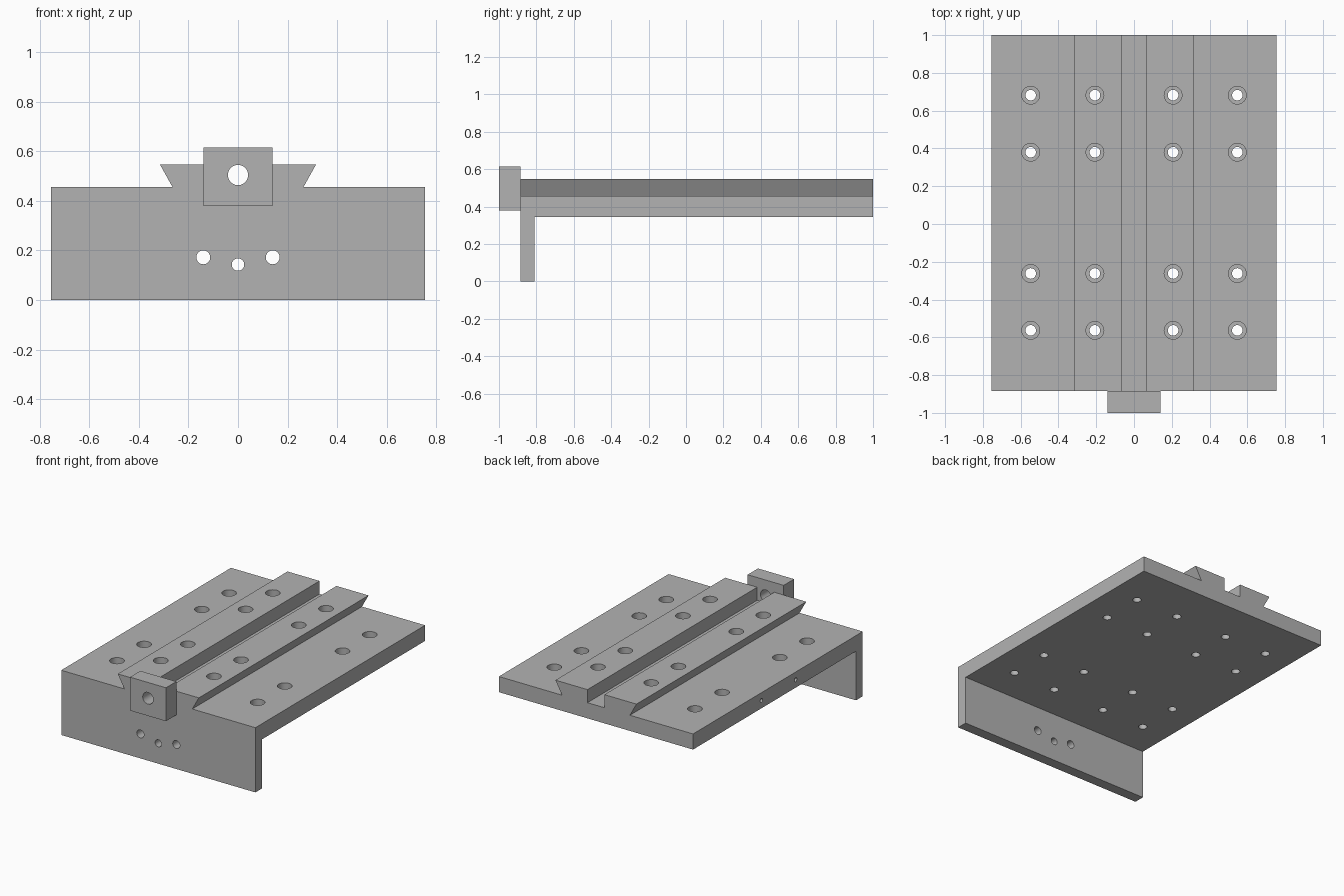
import bpy, bmesh
from mathutils import Matrix, Vector

cube = bpy.data.objects.get("Cube")
if cube:
    bpy.data.objects.remove(cube, do_unlink=True)

steel = bpy.data.materials.new("grey metal")
steel.use_nodes = True
grey = (0.45, 0.45, 0.45, 1)
steel.diffuse_color = grey
steel.node_tree.nodes["Principled BSDF"].inputs["Base Color"].default_value = grey


def make_object(name, bm):
    bmesh.ops.recalc_face_normals(bm, faces=bm.faces)
    mesh = bpy.data.meshes.new(name)
    bm.to_mesh(mesh)
    bm.free()
    mesh.materials.append(steel)
    obj = bpy.data.objects.new(name, mesh)
    bpy.context.collection.objects.link(obj)
    return obj


def extruded(name, profile, y0, y1):
    """Extrude an x-z outline along y."""
    bm = bmesh.new()
    face = bm.faces.new([bm.verts.new((x, y0, z)) for x, z in profile])
    new = bmesh.ops.extrude_face_region(bm, geom=[face])["geom"]
    verts = [v for v in new if isinstance(v, bmesh.types.BMVert)]
    bmesh.ops.translate(bm, verts=verts, vec=(0, y1 - y0, 0))
    return make_object(name, bm)


def box(name, half_x, y0, y1, z0, z1):
    return extruded(name, [(-half_x, z0), (half_x, z0), (half_x, z1), (-half_x, z1)], y0, y1)


def drill(bm, start, end, radius):
    """Add a cylinder between two points."""
    a, b = Vector(start), Vector(end)
    turn = (b - a).to_track_quat('Z', 'Y').to_matrix().to_4x4()
    bmesh.ops.create_cone(bm, cap_ends=True, segments=32, radius1=radius, radius2=radius,
                          depth=(b - a).length, matrix=Matrix.Translation((a + b) / 2) @ turn)


def combine(target, tool, operation):
    mod = target.modifiers.new(operation.title(), 'BOOLEAN')
    mod.operation = operation
    mod.solver = 'EXACT'
    mod.object = tool
    bpy.context.view_layer.update()
    graph = bpy.context.evaluated_depsgraph_get()
    result = bpy.data.meshes.new_from_object(target.evaluated_get(graph))
    target.modifiers.clear()
    target.data = result
    bpy.data.objects.remove(tool, do_unlink=True)


FRONT, BACK = -0.885, 1.0
BOTTOM, DECK, RAIL = 0.345, 0.455, 0.547

# Base plate with a grooved dovetail rail
half = [(0.755, BOTTOM), (0.755, DECK), (0.264, DECK),
        (0.315, RAIL), (0.066, RAIL), (0.066, DECK)]
profile = half + [(-x, z) for x, z in reversed(half)]
base = extruded("dovetail_base", profile, FRONT, BACK)

# Front flange
combine(base, box("front_flange", 0.755, FRONT, -0.81, 0, 0.4), 'UNION')

# Bolt holes, flange holes and side ports
holes, bores = bmesh.new(), bmesh.new()
for x in (-0.547, -0.207, 0.207, 0.547):
    top = RAIL if abs(x) < 0.3 else DECK
    for y in (-0.563, -0.262, 0.38, 0.682):
        drill(holes, (x, y, 0.2), (x, y, 0.7), 0.028)
        drill(bores, (x, y, top - 0.07), (x, y, 0.7), 0.047)
for x, z, r in ((-0.14, 0.172, 0.028), (0, 0.143, 0.025), (0.14, 0.172, 0.028)):
    drill(holes, (x, -0.95, z), (x, -0.7, z), r)
for y in (-0.14, 0.24):
    drill(holes, (-0.85, y, 0.4), (-0.6, y, 0.4), 0.014)
combine(base, make_object("hole_cutter", holes), 'DIFFERENCE')
combine(base, make_object("counterbore_cutter", bores), 'DIFFERENCE')

# Lead screw bearing block
block = box("bearing_block", 0.14, -1, FRONT, 0.38, 0.615)
bore = bmesh.new()
drill(bore, (0, -1.1, 0.504), (0, -0.8, 0.504), 0.041)
combine(block, make_object("bearing_cutter", bore), 'DIFFERENCE')

# Smooth hole walls, keep edges sharp
bpy.ops.object.select_all(action='DESELECT')
for obj in (base, block):
    obj.select_set(True)
    bpy.context.view_layer.objects.active = obj
bpy.ops.object.shade_smooth_by_angle()
